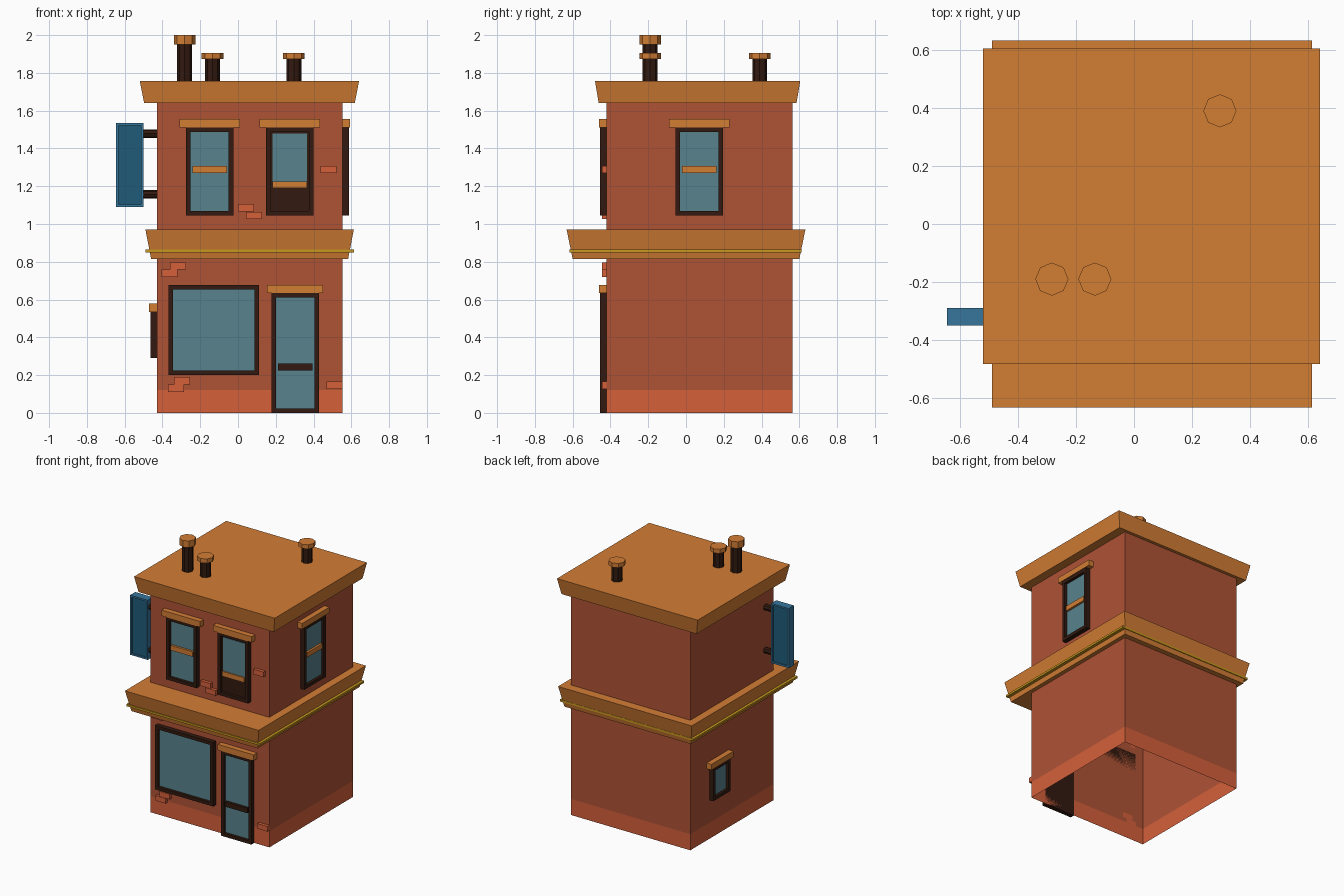
import bpy, bmesh
from mathutils import Vector, Matrix

if "Cube" in bpy.data.objects:
    bpy.data.objects.remove(bpy.data.objects["Cube"])


def material(name, rgb):
    m = bpy.data.materials.new(name)
    m.diffuse_color = (*rgb, 1)
    m.use_nodes = True
    m.node_tree.nodes["Principled BSDF"].inputs["Base Color"].default_value = m.diffuse_color
    return m


WALL = material("brick", (0.43, 0.085, 0.036))
BRICK = material("light brick", (0.66, 0.115, 0.042))
TRIM = material("orange trim", (0.65, 0.205, 0.034))
DARK = material("dark frame", (0.032, 0.010, 0.005))
GLASS = material("glass", (0.098, 0.223, 0.262))
BLUE = material("sign blue", (0.038, 0.18, 0.33))
NAVY = material("sign panel", (0.014, 0.105, 0.19))
GOLD = material("gold", (0.58, 0.31, 0.013))

X0, X1, Y0, Y1 = -0.43, 0.553, -0.42, 0.563   # wall planes


def finish(name, bm, *mats):
    me = bpy.data.meshes.new(name)
    bmesh.ops.recalc_face_normals(bm, faces=bm.faces)
    bm.to_mesh(me)
    bm.free()
    for m in mats:
        me.materials.append(m)
    ob = bpy.data.objects.new(name, me)
    bpy.context.collection.objects.link(ob)
    return ob


def box(name, x, y, z, mat, flare=(0, 0), open_ends=False,
        recess=(), border=0.034, depth=0.02, inner=None):
    """Box from ranges; flare shrinks the bottom, recess sinks framed faces."""
    bm = bmesh.new()
    bmesh.ops.create_cube(bm, size=1)
    for v in bm.verts:
        low = v.co.z < 0
        sx, sy = (1 if v.co.x > 0 else -1), (1 if v.co.y > 0 else -1)
        v.co = (x[sx > 0] - sx * flare[0] * low,
                y[sy > 0] - sy * flare[1] * low, z[0 if low else 1])
    bm.normal_update()
    if open_ends:
        ends = [f for f in bm.faces if abs(f.normal.z) > 0.9]
        bmesh.ops.delete(bm, geom=ends, context='FACES')
    for d in recess:
        f = max(bm.faces, key=lambda f: f.normal.dot(Vector(d)) * f.calc_area()
                if f.normal.dot(Vector(d)) > 0.9 else 0)
        bmesh.ops.inset_region(bm, faces=[f], thickness=border)
        r = bmesh.ops.extrude_discrete_faces(bm, faces=[f])
        for g in r['faces']:
            g.material_index = 1
            bmesh.ops.translate(bm, verts=g.verts, vec=Vector(d) * -depth)
        bm.normal_update()
    return finish(name, bm, mat, inner or mat)


def cylinder(name, c, r, length, mat, axis='Z', sides=8):
    bm = bmesh.new()
    rot = Matrix.Rotation(1.5707963, 4, 'Y') if axis == 'X' else Matrix()
    bmesh.ops.create_cone(bm, cap_ends=True, segments=sides, radius1=r, radius2=r,
                          depth=length, matrix=Matrix.Translation(c) @ rot)
    return finish(name, bm, mat)


def on_wall(side, name, u, z, d, mat, **kw):
    """Box standing out from a wall by depth range d, along u."""
    if side == 'front':
        return box(name, u, (Y0 - d[1], Y0 - d[0]), z, mat, **kw)
    if side == 'right':
        return box(name, (X1 + d[0], X1 + d[1]), u, z, mat, **kw)
    return box(name, (X0 - d[1], X0 - d[0]), u, z, mat, **kw)


OUT = {'front': (0, -1, 0), 'right': (1, 0, 0), 'left': (-1, 0, 0)}


def window(side, name, u, z, bar=None, lintel=None, open_below=False, rim=0.034):
    fill = DARK if open_below else GLASS
    on_wall(side, name + "_frame", u, z, (0, 0.034), DARK,
            recess=[OUT[side]], border=rim, inner=fill)
    inside = (u[0] + rim, u[1] - rim)
    if bar:
        on_wall(side, name + "_sash_bar", inside, (bar, bar + 0.036), (0.01, 0.03), TRIM)
    if open_below:
        on_wall(side, name + "_pane", inside, (bar + 0.036, z[1] - rim), (0.01, 0.02), GLASS)
    if lintel:
        on_wall(side, name + "_lintel", (u[0] - lintel, u[1] + lintel),
                (z[1], z[1] + 0.043), (0, 0.04), TRIM)


# walls: plinth band and brick shell, open underneath
box("plinth", (X0, X1), (Y0, Y1), (0, 0.12), BRICK, open_ends=True)
box("walls", (X0, X1), (Y0, Y1), (0.12, 1.66), WALL, open_ends=True)

# flared cornices and gold strip
box("middle_cornice", (-0.49, 0.613), (-0.632, 0.632), (0.815, 0.97), TRIM, flare=(0.03, 0.032))
box("gold_strip", (-0.49, 0.613), (-0.617, 0.612), (0.85, 0.865), GOLD)
box("roof_cornice", (-0.52, 0.641), (-0.482, 0.605), (1.64, 1.757), TRIM, flare=(0.023, 0.02))

# windows
UP = (1.045, 1.512)
window('front', "upper_left_window", (-0.275, -0.025), UP, bar=1.27, lintel=0.035)
window('front', "upper_right_window", (0.149, 0.400), UP, bar=1.19, lintel=0.035, open_below=True)
window('right', "side_window", (-0.055, 0.196), UP, bar=1.27, lintel=0.035)
window('left', "small_window", (0.14, 0.34), (0.29, 0.535), lintel=0.03)
window('front', "shop_window", (-0.367, 0.112), (0.20, 0.677))

# door
window('front', "door", (0.177, 0.428), (0, 0.635), lintel=0.023)
on_wall('front', "door_rail", (0.211, 0.394), (0.225, 0.262), (0.01, 0.033), DARK)

# loose bricks standing out of the front wall (left x, bottom z)
for i, (x, z) in enumerate([(0.437, 1.27), (0, 1.067), (0.043, 1.026), (-0.36, 0.758),
                            (-0.405, 0.72), (-0.338, 0.151), (-0.371, 0.111), (0.469, 0.127)]):
    on_wall('front', f"brick_{i + 1}", (x, x + 0.084), (z, z + 0.038), (0, 0.024), BRICK)

# hanging sign with two rods
box("sign", (-0.645, -0.50), (-0.35, -0.29), (1.09, 1.535), BLUE,
    recess=[(0, -1, 0), (0, 1, 0)], border=0.018, depth=0.01, inner=NAVY)
for n, z in (("upper", 1.478), ("lower", 1.157)):
    cylinder(n + "_sign_rod", (-0.465, -0.32, z), 0.023, 0.08, DARK, 'X')

# chimney pipes with caps
for i, (x, y, top, cap) in enumerate([(-0.283, -0.19, 2.0, 0.05), (-0.135, -0.19, 1.905, 0.032),
                                      (0.296, 0.39, 1.905, 0.032)]):
    h = top - cap - 1.75
    cylinder(f"chimney_{i + 1}", (x, y, 1.75 + h / 2), 0.039, h, DARK)
    cylinder(f"chimney_cap_{i + 1}", (x, y, top - cap / 2), 0.057, cap, TRIM)
